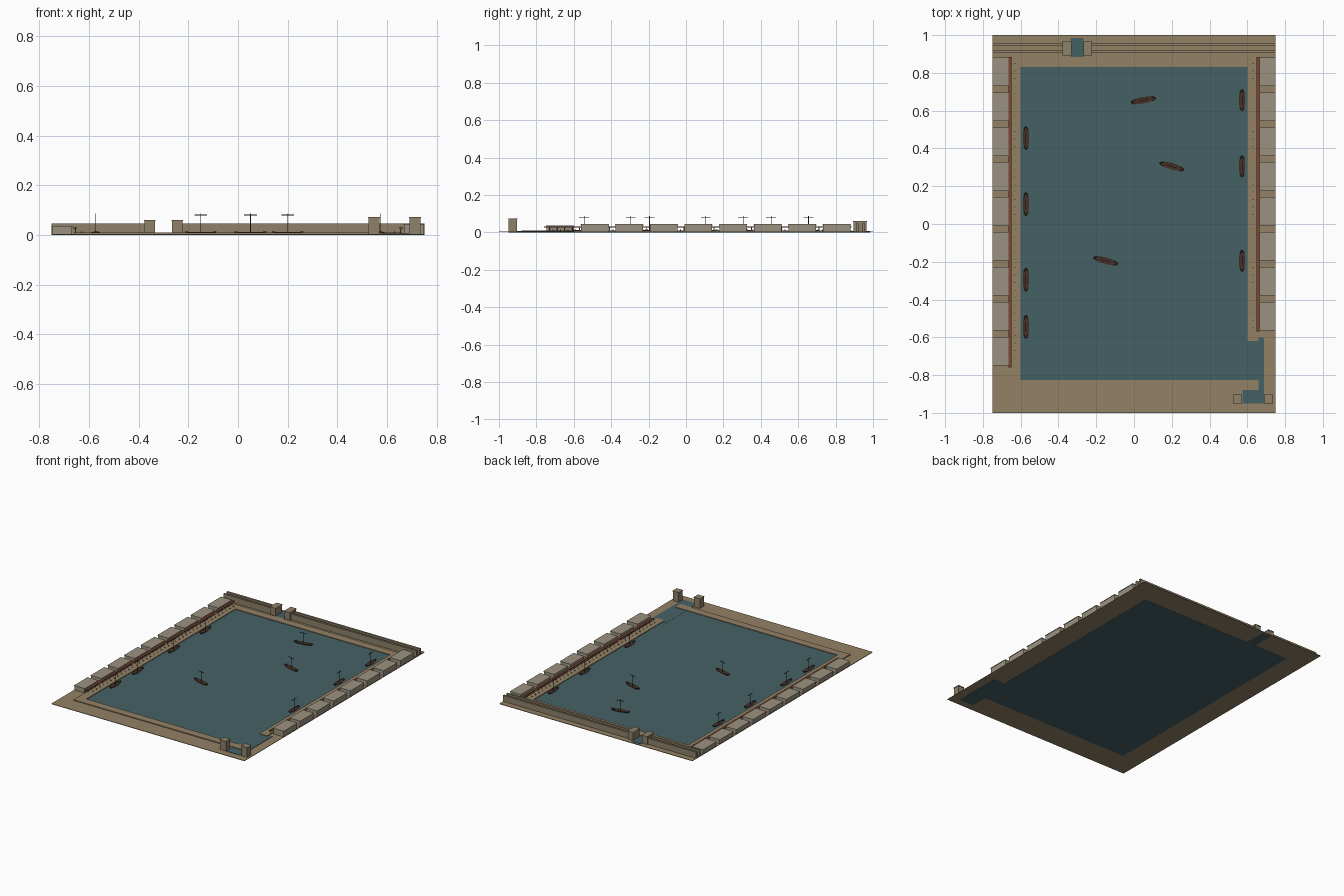
import bpy, bmesh, math

if "Cube" in bpy.data.objects:
    bpy.data.objects.remove(bpy.data.objects["Cube"])

def mat(name, c):
    m = bpy.data.materials.new(name)
    m.diffuse_color = (*c, 1)
    m.use_nodes = True
    m.node_tree.nodes["Principled BSDF"].inputs["Base Color"].default_value = m.diffuse_color
    return m

SAND = mat("sand", (0.29, 0.22, 0.13))
STONE = mat("stone", (0.27, 0.22, 0.14))
PALE = mat("pale_stone", (0.33, 0.29, 0.22))
WATER = mat("water", (0.06, 0.12, 0.13))
RED = mat("red_tile", (0.20, 0.06, 0.03))
WOOD = mat("wood", (0.06, 0.03, 0.02))

def finish(name, bm, m):
    me = bpy.data.meshes.new(name)
    bmesh.ops.recalc_face_normals(bm, faces=bm.faces)
    bm.to_mesh(me)
    bm.free()
    me.materials.append(m)
    ob = bpy.data.objects.new(name, me)
    bpy.context.collection.objects.link(ob)
    return ob

def add_box(bm, x0, x1, y0, y1, z0, z1):
    v = bmesh.ops.create_cube(bm, size=1)["verts"]
    for p in v:
        p.co = (x0 if p.co.x < 0 else x1, y0 if p.co.y < 0 else y1, z0 if p.co.z < 0 else z1)

def boxes(name, m, *dims):
    bm = bmesh.new()
    for d in dims:
        add_box(bm, *d)
    return finish(name, bm, m)

def add_post(bm, x, y, z0, z1, r, n=6):
    v = bmesh.ops.create_cone(bm, cap_ends=True, segments=n, radius1=r, radius2=r, depth=z1 - z0)["verts"]
    bmesh.ops.translate(bm, verts=v, vec=(x, y, (z0 + z1) / 2))

# Ground, basin and channels
boxes("ground", SAND, (-.75, .75, -1, 1, .0006, .004))
boxes("basin_water", WATER, (-.6, .6, -.825, .83, 0, .0055))
boxes("north_channel", WATER, (-.335, -.267, .82, .985, .0002, .006))
boxes("entrance_channel", WATER, (.575, .688, -.95, -.6, .0002, .0062))

# Quay strips around the basin
boxes("quay", SAND,
      (-.66, -.6, -.88, .885, .003, .01), (.6, .66, -.62, .885, .003, .01),
      (-.6, .66, -.88, -.825, .003, .01), (-.6, .6, .83, .885, .003, .01))

# Double wall on the north side, open at the gate
walls = []
for y0, y1 in ((.908, .922), (.944, .958)):
    walls += [(-.75, -.36, y0, y1, .002, .046), (-.24, .75, y0, y1, .002, .046)]
boxes("double_wall", STONE, *walls)

# Gate towers with thin caps
def tower(name, x0, x1, y0, y1, h):
    boxes(name, STONE, (x0 + .002, x1 - .002, y0 + .002, y1 - .002, .002, h - .005))
    boxes(name + "_cap", STONE, (x0, x1, y0, y1, h - .005, h))

tower("north_tower_left", -.378, -.332, .893, .968, .061)
tower("north_tower_right", -.268, -.222, .893, .968, .061)
tower("entrance_tower_left", .523, .572, -.95, -.902, .073)
tower("entrance_tower_right", .688, .737, -.95, -.902, .073)

# Warehouses, porticoes and mooring stones on both long sides
for side, s, count, height, y_end in (("left", -1, 9, .036, -.76), ("right", 1, 8, .045, -.57)):
    def sx(a, b):
        return (min(s * a, s * b), max(s * a, s * b))
    for i in range(count):
        y1 = .882 - i * .185
        boxes(f"{side}_warehouse_{i + 1}", PALE, (*sx(.668, .747), y1 - .149, y1 - .002, .002, height - .003))
        boxes(f"{side}_warehouse_roof_{i + 1}", PALE, (*sx(.665, .75), y1 - .151, y1, height - .003, height))
    boxes(f"{side}_portico_roof", RED, (*sx(.648, .664), y_end, .885, .026, .030))
    bm = bmesh.new()
    n = int((.87 - y_end) / .04)
    for i in range(n + 1):
        add_post(bm, s * .653, .87 - i * .04, .009, .027, .0025)
    finish(f"{side}_portico_columns", bm, PALE)
    bm = bmesh.new()
    for i in range(n):
        add_post(bm, s * .63, .85 - i * .04, .009, .015, .0025)
    finish(f"{side}_mooring_stones", bm, WOOD)

# Ships: lens-shaped hull, mast and yard
def ship(name, x, y, angle, length):
    bm = bmesh.new()
    n = 8
    top = [(length / 2 * math.cos(2 * math.pi * i / (2 * n)),
            .017 * math.sin(2 * math.pi * i / (2 * n))) for i in range(2 * n)]
    lo = [bm.verts.new((a * .85, b * .6, .004)) for a, b in top]
    hi = [bm.verts.new((a, b, .012 + .003 * (abs(a) * 2 / length) ** 4)) for a, b in top]
    deck = [bm.verts.new((a * .9, b * .75, .010)) for a, b in top]
    for i in range(2 * n):
        j = (i + 1) % (2 * n)
        bm.faces.new((lo[i], lo[j], hi[j], hi[i]))
        bm.faces.new((hi[i], hi[j], deck[j], deck[i]))
    bm.faces.new(lo)
    bm.faces.new(deck)
    hull = finish(name + "_hull", bm, WOOD)
    bm = bmesh.new()
    add_post(bm, 0, 0, .009, .087, .0016)
    add_box(bm, -.026, .026, -.0015, .0015, .079, .082)
    rig = finish(name + "_mast_and_yard", bm, WOOD)
    for ob in (hull, rig):
        ob.location = (x, y, 0)
        ob.rotation_euler.z = math.radians(angle)

for i, (x, y, a) in enumerate(((.05, .655, 10), (.2, .305, -16), (-.15, -.195, -15))):
    ship(f"sailing_ship_{i + 1}", x, y, a, .135)
for i, y in enumerate((.455, .105, -.295, -.545)):
    ship(f"left_moored_ship_{i + 1}", -.572, y, 90, .125)
for i, y in enumerate((.655, .305, -.195)):
    ship(f"right_moored_ship_{i + 1}", .572, y, 90, .115)
